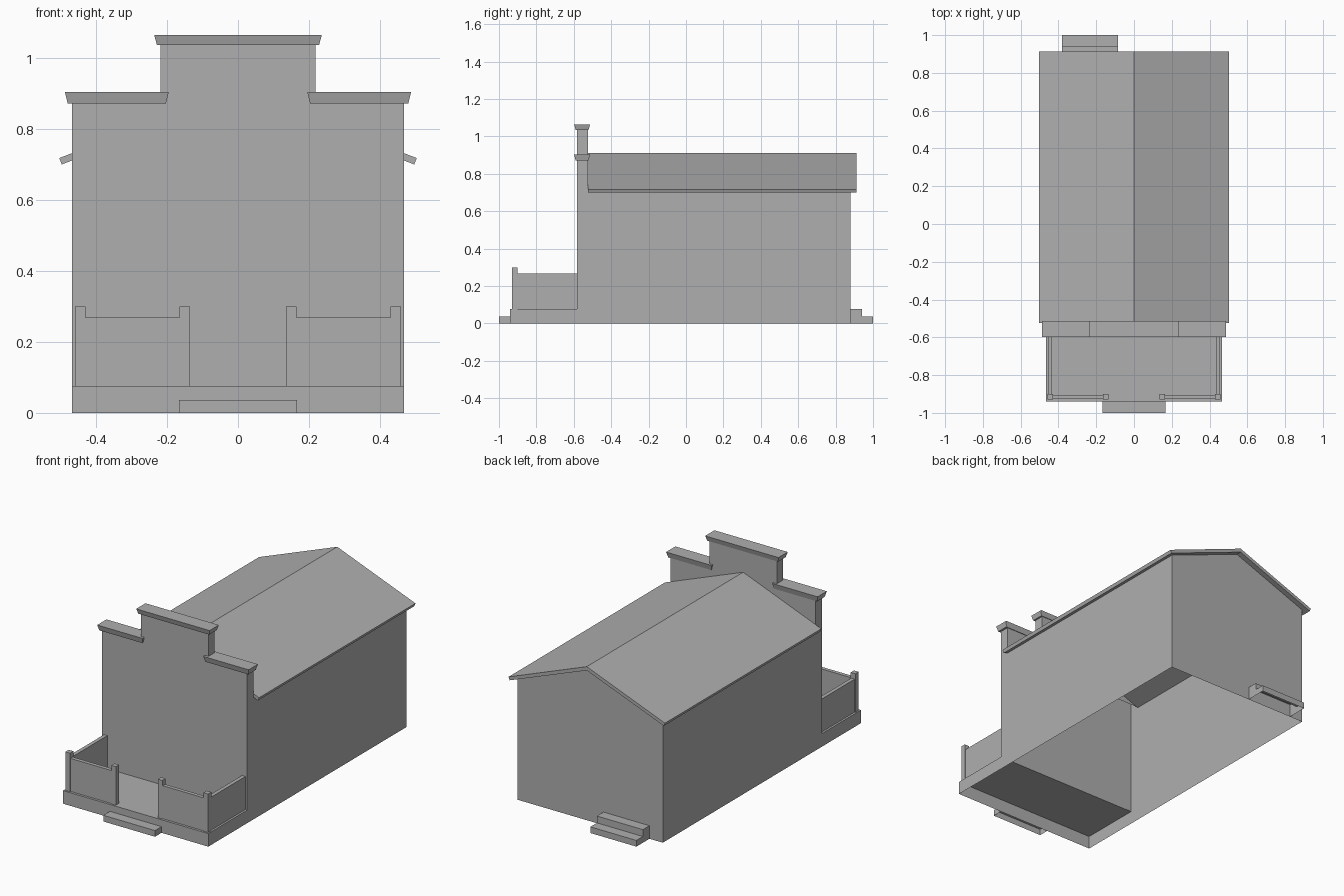
import bpy, bmesh

if "Cube" in bpy.data.objects:
    bpy.data.objects.remove(bpy.data.objects["Cube"])

W = 0.467            # half width of the building
YF, YB = -0.582, 0.88  # facade plane and back wall
YT = -0.525          # back of the false front
YP = -0.94           # porch front

grey = bpy.data.materials.new("dark_grey")
grey.diffuse_color = (0.43, 0.43, 0.43, 1)
grey.use_nodes = True
grey.node_tree.nodes["Principled BSDF"].inputs["Base Color"].default_value = grey.diffuse_color


def make(name, polys):
    """Object from a list of polygons, welded and with consistent normals."""
    bm = bmesh.new()
    for p in polys:
        bm.faces.new([bm.verts.new(v) for v in p])
    bmesh.ops.remove_doubles(bm, verts=bm.verts, dist=1e-5)
    bmesh.ops.recalc_face_normals(bm, faces=bm.faces)
    me = bpy.data.meshes.new(name)
    bm.to_mesh(me)
    bm.free()
    me.materials.append(grey)
    ob = bpy.data.objects.new(name, me)
    bpy.context.collection.objects.link(ob)
    return ob


def extrude_y(pts, y0, y1, skip=()):
    """Polygons of an (x, z) profile swept along y; skip lists open edges."""
    n = len(pts)
    polys = [[(x, y, z) for x, z in pts] for y in (y0, y1)]
    for i in range(n):
        if i not in skip:
            (a, b), (c, d) = pts[i], pts[(i + 1) % n]
            polys.append([(a, y0, b), (c, y0, d), (c, y1, d), (a, y1, b)])
    return polys


def taper(name, x0, x1, y0, y1, z0, z1, g=0.0):
    """Box whose bottom is inset by g on every side."""
    lo = [(x0 + g, y0 + g, z0), (x1 - g, y0 + g, z0), (x1 - g, y1 - g, z0), (x0 + g, y1 - g, z0)]
    hi = [(x0, y0, z1), (x1, y0, z1), (x1, y1, z1), (x0, y1, z1)]
    sides = [[lo[i], lo[(i + 1) % 4], hi[(i + 1) % 4], hi[i]] for i in range(4)]
    return make(name, [lo, hi] + sides)


# House walls and porch base: one shell, open underneath
walls = [[(-W, YB, 0), (W, YB, 0), (W, YB, 0.713), (0, YB, 0.893), (-W, YB, 0.713)],
         [(-W, YP, 0), (W, YP, 0), (W, YP, 0.076), (-W, YP, 0.076)],
         [(-W, YP, 0.076), (W, YP, 0.076), (W, YF, 0.076), (-W, YF, 0.076)]]
for s in (-W, W):
    walls.append([(s, YP, 0), (s, YB, 0), (s, YB, 0.713), (s, YF, 0.713),
                  (s, YF, 0.076), (s, YP, 0.076)])
make("house_walls", walls)

# Stepped false front, thick only above the eaves
C, S, T = 0.218, 0.873, 1.036
step = [(-W, 0.713), (W, 0.713), (W, S), (C, S), (C, T), (-C, T), (-C, S), (-W, S)]
front = extrude_y(step, YF, YT, skip=(0,))
front.append([(-W, YF, 0.076), (W, YF, 0.076), (W, YF, 0.713), (-W, YF, 0.713)])
make("false_front", front)

# Flared cornices
taper("center_cornice", -0.236, 0.236, -0.598, -0.513, 1.035, 1.064, 0.008)
for s, side in ((-1, "left"), (1, "right")):
    a, b = sorted((s * 0.195, s * 0.487))
    taper(side + "_cornice", a, b, -0.598, -0.513, 0.871, 0.903, 0.008)

# Gable roof slab
roof = [(0, 0.911), (0.503, 0.717), (0.496, 0.699), (0, 0.889), (-0.496, 0.699), (-0.503, 0.717)]
make("gable_roof", extrude_y(roof, YT, 0.912))

# Porch posts and solid railings
for s, side in ((-1, "left"), (1, "right")):
    for part, p, q in (("corner", 0.429, 0.459), ("entry", 0.135, 0.164)):
        a, b = sorted((s * p, s * q))
        taper(f"{side}_{part}_post", a, b, -0.93, -0.9, 0.076, 0.3)
    a, b = sorted((s * 0.16, s * 0.435))
    taper(side + "_front_railing", a, b, -0.926, -0.904, 0.076, 0.268)
    a, b = sorted((s * 0.433, s * 0.455))
    taper(side + "_side_railing", a, b, -0.905, -0.58, 0.076, 0.268)


def steps(name, x0, x1, prof):
    """Hollow steps from a (y, z) outline: treads, risers and two ends."""
    polys = [[(x0, *p), (x1, *p), (x1, *q), (x0, *q)] for p, q in zip(prof, prof[1:])]
    polys += [[(x, *p) for p in prof + [(prof[-1][0], 0)]] for x in (x0, x1)]
    return make(name, polys)


# Front and back steps
steps("front_step", -0.166, 0.166, [(-1, 0), (-1, 0.036), (YP, 0.036)])
steps("back_steps", -0.381, -0.085,
      [(1, 0), (1, 0.036), (0.94, 0.036), (0.94, 0.076), (YB, 0.076)])
